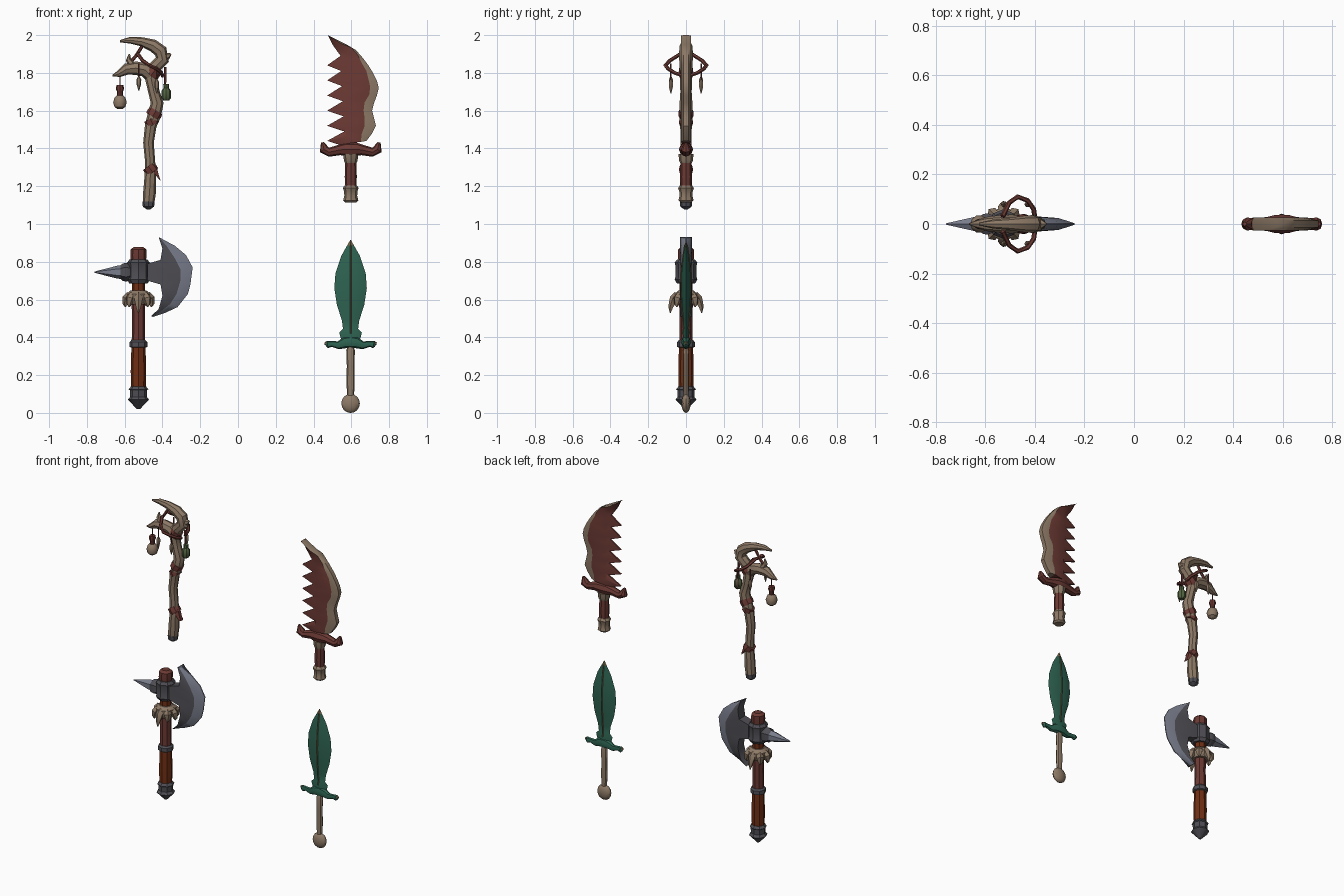
import bpy, bmesh, math
from mathutils import Vector

cube = bpy.data.objects.get("Cube")
if cube:
    bpy.data.objects.remove(cube, do_unlink=True)


def material(name, *rgb):
    m = bpy.data.materials.new(name)
    m.use_nodes = True
    m.diffuse_color = (*rgb, 1)
    m.node_tree.nodes["Principled BSDF"].inputs["Base Color"].default_value = (*rgb, 1)
    return m


RED = material("red_leather", .15, .042, .034)
BONE = material("bone", .27, .195, .135)
IRON = material("dark_iron", .08, .077, .09)
STEEL = material("pale_steel", .19, .205, .26)
GREEN = material("green_metal", .027, .125, .083)
RUST = material("rust_grip", .16, .028, .007)
MOSS = material("moss_glass", .09, .13, .055)
BRONZE = material("worn_bronze", .17, .125, .06)
parts = []


def finish(name, bm, *mats):
    bmesh.ops.recalc_face_normals(bm, faces=bm.faces)
    mesh = bpy.data.meshes.new(name)
    bm.to_mesh(mesh)
    bm.free()
    for m in mats:
        mesh.materials.append(m)
    ob = bpy.data.objects.new(name, mesh)
    bpy.context.collection.objects.link(ob)
    parts.append(ob)
    return ob


def skin(name, rings, mat):
    """Join rings of points into a closed skin."""
    bm = bmesh.new()
    loops = [[bm.verts.new(p) for p in ring] for ring in rings]
    n = len(loops[0])
    for a, b in zip(loops, loops[1:]):
        for i in range(n):
            j = (i + 1) % n
            bm.faces.new((a[i], a[j], b[j], b[i]))
    bm.faces.new(loops[0])
    bm.faces.new(loops[-1])
    return finish(name, bm, mat)


def tube(name, path, mat, sides=8, flat=1.0, ref=(0, 1, 0)):
    """Sweep a ring along (x, y, z, radius) points; flat scales it along ref."""
    pts = [Vector(p[:3]) for p in path]
    rings = []
    for i, p in enumerate(pts):
        t = (pts[min(i + 1, len(pts) - 1)] - pts[max(i - 1, 0)]).normalized()
        u = t.cross(Vector(ref)).normalized()
        v = u.cross(t)
        ring = []
        for k in range(sides):
            a = math.tau * k / sides
            ring.append(p + path[i][3] * (u * math.cos(a) + v * math.sin(a) * flat))
        rings.append(ring)
    return skin(name, rings, mat)


def flat_tube(name, path, mat, **kw):
    """Tube whose path lies in the front plane: (x, z, radius)."""
    return tube(name, [(x, 0, z, r) for x, z, r in path], mat, **kw)


def lathe(name, cx, profile, mat, cy=0, **kw):
    """Upright turned part from (radius, z) points."""
    return tube(name, [(cx, cy, z, r) for r, z in profile], mat, **kw)


def slab(name, rows, thick, *mats):
    """Two-sided blade from rows of (x, z); one thickness and colour per column."""
    bm = bmesh.new()
    sheets = [[[bm.verts.new((x, s * t, z)) for (x, z), t in zip(row, thick)]
               for row in rows] for s in (-1, 1)]
    for g in sheets:
        for a, b in zip(g, g[1:]):
            for c in range(len(thick) - 1):
                bm.faces.new((a[c], a[c + 1], b[c + 1], b[c])).material_index = c
    rim = [[*g[0], *[r[-1] for r in g[1:-1]], *g[-1][::-1], *[r[0] for r in g[-2:0:-1]]]
           for g in sheets]
    for i in range(len(rim[0])):
        front, back = rim
        j = (i + 1) % len(front)
        f = bm.faces.new((front[i], front[j], back[j], back[i]))
        near = front[i].link_faces[0]
        f.material_index = next((k.material_index for k in front[i].link_faces
                                 if front[j] in k.verts and k is not f), near.material_index)
    return finish(name, bm, *mats)


def mirrored(cx, half):
    """Full crossguard path from its right half."""
    return ([(cx - x, z, r) for x, z, r in half]
            + [(cx + x, z, r) for x, z, r in half[::-1] if x > 0])


# Battle axe: handle stack
AX = -.527
lathe("axe_handle", AX, [(.036, .36), (.034, .5), (.037, .6)], RED)
lathe("axe_neck", AX, [(.035, .58), (.035, .72)], RUST)
lathe("axe_handle_top", AX, [(.038, .79), (.043, .83), (.042, .865), (.025, .878)], RED)
lathe("axe_grip", AX, [(.038, .11), (.041, .22), (.037, .36)], RUST)
lathe("axe_ring", AX, [(.038, .345), (.047, .35), (.047, .375), (.038, .385)], IRON)
lathe("axe_pommel", AX, [(.008, .02), (.056, .07), (.044, .085), (.046, .12), (.052, .125), (.04, .14)], IRON)
lathe("axe_socket", AX, [(.048, .685), (.06, .705), (.056, .72), (.056, .78), (.06, .795), (.048, .812)], IRON)

# Battle axe: fur collar with drooping points
lathe("fur_collar", AX, [(.05, .575), (.066, .6), (.064, .63), (.042, .648)], BONE, sides=10)
for i in range(8):
    a = math.tau * i / 8
    long = .03 if i % 4 == 2 else 0
    tip = [(.045, .63, .018), (.063, .605, .024), (.07 + long / 3, .575 - long / 2, .014),
           (.068 + long / 2, .56 - long, .003)]
    tube("fur_point", [(AX + d * math.cos(a), d * math.sin(a), z, r) for d, z, r in tip],
         BONE, sides=5, ref=(-math.sin(a), math.cos(a), 0))

# Battle axe: crescent and back spike
slab("axe_blade", [
    [(-.42, .93), (-.415, .928), (-.41, .925)],
    [(-.4, .87), (-.375, .88), (-.335, .885)],
    [(-.41, .81), (-.335, .82), (-.275, .835)],
    [(-.48, .79), (-.305, .76), (-.24, .77)],
    [(-.48, .7), (-.305, .7), (-.252, .68)],
    [(-.41, .68), (-.325, .63), (-.265, .63)],
    [(-.4, .62), (-.36, .575), (-.32, .56)],
    [(-.42, .55), (-.405, .54), (-.385, .53)],
    [(-.46, .512), (-.455, .51), (-.45, .508)]], (.032, .024, .003), IRON, STEEL)
flat_tube("spike_base", [(-.57, .745, .04), (-.59, .745, .05), (-.61, .745, .046), (-.625, .745, .034)], IRON, sides=6)
flat_tube("spike", [(-.615, .745, .036), (-.64, .745, .034), (-.76, .745, .003)], STEEL, sides=6)

# Leaf sword
SX = .596
lathe("leaf_blade", SX, [(.045, .37), (.06, .425), (.04, .445), (.046, .49), (.072, .57), (.086, .66),
                         (.08, .74), (.05, .83), (.016, .89)], GREEN, sides=4, flat=.3)
lathe("blade_tip", SX, [(.018, .886), (.002, .915)], BRONZE, sides=4, flat=.4)
for y, low, high in ((-1, .018, .024), (1, .018, .024)):
    ridge = [(.42, low), (.445, .013), (.57, .022), (.66, .026), (.74, high), (.83, .015), (.89, .006)]
    tube("blade_ridge", [(SX, y * d, z, .004) for z, d in ridge], BRONZE, sides=4)
flat_tube("sword_guard", mirrored(SX, [(.132, .36, .008), (.122, .362, .02), (.1, .365, .015),
                                       (.065, .358, .021), (.03, .372, .03), (0, .375, .034)]),
          GREEN, flat=.75)
for s in (-1, 1):
    flat_tube("guard_end", [(SX + s * .126, .368, .012), (SX + s * .138, .366, .006)], BRONZE, flat=.8)
lathe("sword_handle", SX, [(.017, .07), (.022, .16), (.02, .25), (.023, .33), (.017, .348)], BONE, flat=.75)
lathe("sword_pommel", SX, [(.048 * math.sin(math.pi * i / 8) + .001, .05 - .05 * math.cos(math.pi * i / 8))
                           for i in range(9)], BONE, sides=12, flat=.5)

# Toothed cleaver: zigzag left edge, worn right edge
MX = .597
mid = [.6, .635, .655, .68, .69, .7, .695, .67, .665, .67, .67, .655, .65]
right = [.625, .66, .69, .715, .735, .745, .735, .72, .71, .72, .73, .71, .68]
rows = [[(.475, 2), (.478, 1.998), (.481, 1.995)], [(.5, 1.95), (.545, 1.955), (.575, 1.95)]]
for i in range(13):
    z = 1.915 - .04 * i
    tooth = i % 2 == 1
    left = .472 if tooth else .543 + .002 * i
    rows.append([(left, z - (.035 if tooth else .025)), (.575, z - .01),
                 (mid[i], z + .02 * (1 - i / 12)), (right[i], z + .005)])
for r in rows[:2]:
    (x, z), (u, w) = r[0], r[1]
    r.insert(1, ((x + u) / 2, (z + w) / 2))
slab("cleaver_blade", rows, (.005, .02, .026, .014), RED, RED, BONE)
flat_tube("cleaver_guard", mirrored(MX, [(.15, 1.432, .008), (.142, 1.395, .026), (.115, 1.38, .024),
                                         (.06, 1.392, .028), (.03, 1.395, .036), (0, 1.395, .038)]), RED)
lathe("cleaver_collar", MX, [(.026, 1.315), (.036, 1.335), (.04, 1.37)], BONE)
lathe("cleaver_grip", MX, [(.029, 1.19), (.032, 1.25), (.029, 1.33)], RED)
lathe("cleaver_pommel", MX, [(.03, 1.115), (.04, 1.125), (.034, 1.15), (.036, 1.175), (.042, 1.19), (.032, 1.205)], BONE)

# Gnarled staff: trunk curling into the upper hook, plus the lower hook
flat_tube("staff_trunk", [
    (-.474, 1.105, .03), (-.468, 1.17, .034), (-.464, 1.26, .03), (-.466, 1.34, .027), (-.474, 1.43, .028),
    (-.462, 1.52, .031), (-.442, 1.58, .036), (-.428, 1.64, .034), (-.445, 1.7, .03), (-.46, 1.77, .033),
    (-.44, 1.83, .034), (-.4, 1.87, .036), (-.41, 1.915, .036), (-.45, 1.945, .033), (-.51, 1.965, .024),
    (-.57, 1.973, .018), (-.625, 1.968, .006)], BONE)
flat_tube("lower_hook", [(-.45, 1.77, .03), (-.49, 1.815, .038), (-.54, 1.825, .036), (-.59, 1.82, .03),
                         (-.63, 1.795, .018), (-.665, 1.785, .004)], BONE)
flat_tube("hook_thorn", [(-.56, 1.84, .022), (-.58, 1.87, .014), (-.575, 1.9, .004)], BONE, sides=6)
flat_tube("staff_knot", [(-.41, 1.88, .024), (-.37, 1.89, .018), (-.355, 1.9, .004)], BONE, sides=6)
lathe("staff_foot", -.474, [(.01, 1.078), (.03, 1.092), (.033, 1.12)], IRON)

# Leather bindings
for x, z, r, tilt in ((-.443, 1.585, .041, .01), (-.457, 1.54, .037, -.008),
                      (-.463, 1.29, .037, -.012), (-.45, 1.8, .04, .012)):
    flat_tube("binding", [(x - tilt, z - .016, r - .002), (x, z, r), (x + tilt, z + .016, r - .003)], RED)
slab("binding_flap", [[(-.46, 1.3), (-.43, 1.3)], [(-.44, 1.265), (-.42, 1.26)],
                      [(-.418, 1.235), (-.41, 1.23)]], (.022, .012), RED)
flat_tube("hook_strap", [(-.575, 1.85, .009), (-.54, 1.89, .009), (-.505, 1.945, .009)], RED, sides=6)

# Cord arcs on both sides, each carrying a hanging tooth
for s in (-1, 1):
    arc = [(-.4, .02, 1.785), (-.405, .06, 1.8), (-.43, .095, 1.822), (-.47, .11, 1.84),
           (-.505, .085, 1.865), (-.53, .03, 1.9)]
    tube("cord_arc", [(x, s * y, z, .01) for x, y, z in arc], RED, sides=6, ref=(0, 0, 1))
    for x, y, z in ((-.525, .08, 1.78), (-.43, .08, 1.765)):
        lathe("tooth_string", x, [(.004, z - .01), (.004, z + .07)], RED, cy=s * y, sides=5)
        lathe("hanging_tooth", x, [(.002, z - .075), (.012, z - .04), (.013, z - .015), (.005, z)],
              BONE, cy=s * y, sides=6)

# Hanging gourd and bottle
lathe("gourd_string", -.625, [(.003, 1.72), (.003, 1.8)], RED, sides=5)
lathe("gourd", -.625, [(.012, 1.608), (.029, 1.62), (.036, 1.645), (.028, 1.67), (.014, 1.682)], BONE, sides=10)
lathe("gourd_stopper", -.625, [(.016, 1.675), (.015, 1.7), (.022, 1.715), (.018, 1.735)], RED)
lathe("bottle_string", -.385, [(.006, 1.73), (.008, 1.83)], RED, sides=5)
lathe("bottle", -.38, [(.016, 1.655), (.025, 1.667), (.025, 1.705), (.014, 1.72), (.016, 1.74)], MOSS)

# Smooth the rounded parts, keep hard edges
bpy.ops.object.select_all(action='DESELECT')
for ob in parts:
    ob.select_set(True)
bpy.context.view_layer.objects.active = parts[0]
bpy.ops.object.shade_smooth_by_angle(angle=math.radians(35))
